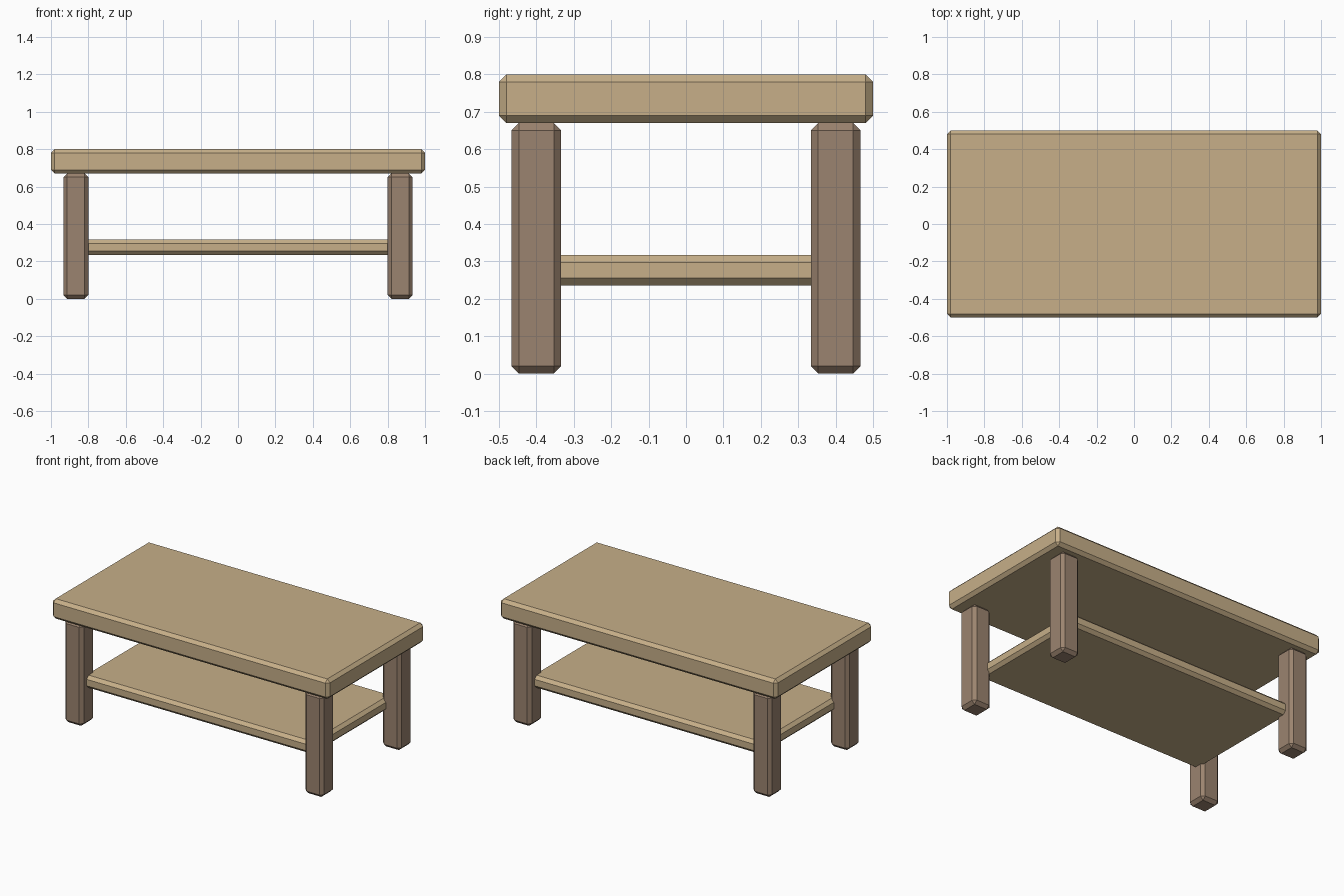
import bpy

if "Cube" in bpy.data.objects:
    bpy.data.objects.remove(bpy.data.objects["Cube"])


def material(name, color):
    m = bpy.data.materials.new(name)
    m.diffuse_color = (*color, 1)
    m.use_nodes = True
    m.node_tree.nodes["Principled BSDF"].inputs["Base Color"].default_value = m.diffuse_color
    return m


def chamfered_box(name, size, center, mat):
    bpy.ops.mesh.primitive_cube_add(size=1, location=center)
    ob = bpy.context.object
    ob.name = name
    ob.scale = size
    bpy.ops.object.transform_apply(location=False, rotation=False, scale=True)
    bevel = ob.modifiers.new("chamfer", 'BEVEL')
    bevel.width = 0.02
    bevel.segments = 1
    ob.data.materials.append(mat)
    return ob


light_wood = material("light_wood", (0.57, 0.43, 0.25))
dark_wood = material("dark_wood", (0.33, 0.23, 0.16))

# Table top
chamfered_box("table_top", (2.0, 1.0, 0.13), (0, 0, 0.735), light_wood)

# Lower shelf, its corners let into the legs
chamfered_box("shelf", (1.667, 0.833, 0.082), (0, 0, 0.276), light_wood)

# Four legs
for y, depth in ((-0.4, "front"), (0.4, "back")):
    for x, side in ((-0.867, "left"), (0.867, "right")):
        chamfered_box(f"{depth}_{side}_leg", (0.133, 0.133, 0.67), (x, y, 0.335), dark_wood)
